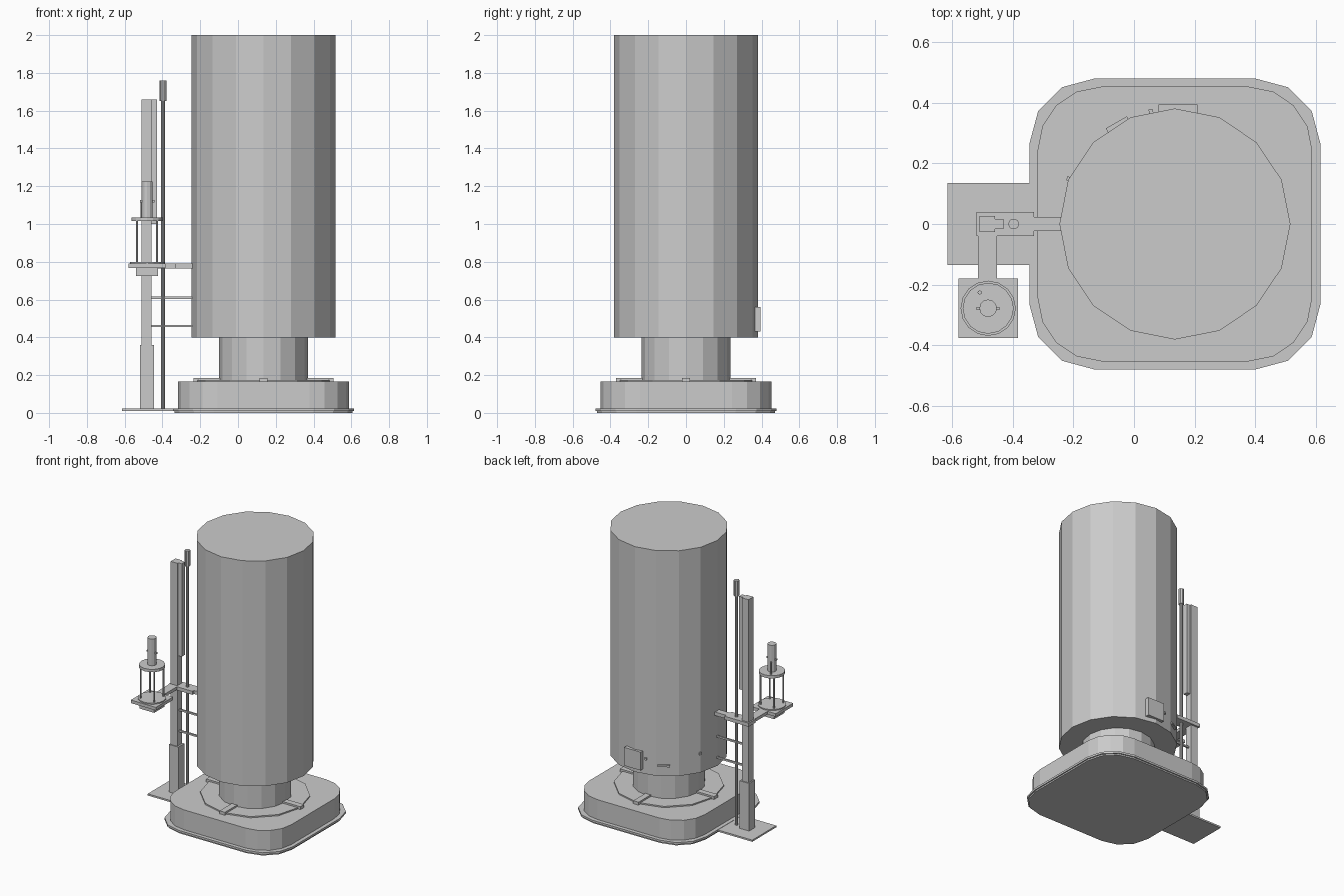
import bpy, bmesh, math
from mathutils import Vector

if "Cube" in bpy.data.objects:
    bpy.data.objects.remove(bpy.data.objects["Cube"])

GREY = (0.6, 0.6, 0.6, 1)
mat = bpy.data.materials.new("plain grey")
mat.use_nodes = True
mat.diffuse_color = GREY
mat.node_tree.nodes["Principled BSDF"].inputs["Base Color"].default_value = GREY

CX = 0.135                    # axis of the big drum
LX, LY = -0.481, -0.278       # axis of the lantern


def finish(name, bm):
    bmesh.ops.recalc_face_normals(bm, faces=bm.faces)
    mesh = bpy.data.meshes.new(name)
    bm.to_mesh(mesh)
    bm.free()
    mesh.materials.append(mat)
    ob = bpy.data.objects.new(name, mesh)
    bpy.context.collection.objects.link(ob)
    return ob


def prism(name, outline, z0, z1):
    bm = bmesh.new()
    face = bm.faces.new([bm.verts.new((x, y, z0)) for x, y in outline])
    top = bmesh.ops.extrude_face_region(bm, geom=[face])["geom"]
    verts = [v for v in top if isinstance(v, bmesh.types.BMVert)]
    bmesh.ops.translate(bm, verts=verts, vec=(0, 0, z1 - z0))
    return finish(name, bm)


def box(name, x0, x1, y0, y1, z0, z1):
    return prism(name, [(x0, y0), (x1, y0), (x1, y1), (x0, y1)], z0, z1)


def cylinder(name, x, y, r, z0, z1, sides=16):
    angles = [math.tau * i / sides for i in range(sides)]
    return prism(name, [(x + r * math.cos(a), y + r * math.sin(a)) for a in angles], z0, z1)


def rounded_slab(name, half, r, steps, z0, z1):
    c = half - r
    pts = []
    for q, (sx, sy) in enumerate([(1, 1), (-1, 1), (-1, -1), (1, -1)]):
        for i in range(steps + 1):
            a = (q + i / steps) * math.pi / 2
            pts.append((CX + sx * c + r * math.cos(a), sy * c + r * math.sin(a)))
    return prism(name, pts, z0, z1)


def on_drum(name, azimuth, z, width, height, depth=0.012):
    # small block fixed on the drum wall
    ob = box(name, -0.01, depth, -width / 2, width / 2, -height / 2, height / 2)
    a = math.radians(azimuth)
    ob.location = Vector((CX + 0.375 * math.cos(a), 0.375 * math.sin(a), z))
    ob.rotation_euler.z = a
    return ob


# Base
rounded_slab("base_foot", 0.472, 0.21, 3, 0, 0.012)
rounded_slab("base_flange", 0.48, 0.215, 3, 0.01, 0.024)
rounded_slab("base_block", 0.453, 0.21, 4, 0.02, 0.165)
box("mast_floor_plate", -0.615, -0.3, -0.135, 0.135, 0.01, 0.022)

# Ring with four clamps, neck and drum
cylinder("base_ring", CX, 0, 0.355, 0.16, 0.174, 12)
for i in range(4):
    clamp = box("ring_clamp", 0.21, 0.37, -0.021, 0.021, 0.16, 0.186)
    clamp.location.x = CX
    clamp.rotation_euler.z = i * math.pi / 2
cylinder("neck", CX, 0, 0.235, 0.16, 0.41)
cylinder("drum", CX, 0, 0.381, 0.4, 2.0)

# Fittings on the drum wall
box("access_panel", 0.08, 0.21, 0.36, 0.395, 0.43, 0.56)
on_drum("wall_handle", 120, 0.475, 0.08, 0.014)
on_drum("wall_stud", 102, 0.51, 0.014, 0.014)
on_drum("wall_stud", 157, 0.535, 0.014, 0.02)

# Mast and slim pole
box("mast", -0.51, -0.458, -0.027, 0.027, 0.01, 1.66)
box("mast_rail", -0.46, -0.43, -0.017, 0.017, 1.0, 1.66)
box("mast_sleeve", -0.52, -0.445, -0.034, 0.034, 0.02, 0.36)
cylinder("slim_pole", -0.397, 0, 0.011, 0.02, 1.66, 10)
cylinder("pole_cap", -0.397, 0, 0.018, 1.65, 1.76, 10)

# Brackets joining mast and drum
box("mast_collar", -0.52, -0.33, -0.04, 0.04, 0.765, 0.79)
box("drum_bracket", -0.335, -0.23, -0.023, 0.023, 0.765, 0.79)
for z in (0.46, 0.61):
    box("tie_rod", -0.46, -0.235, -0.006, 0.006, z - 0.006, z + 0.006)

# Lantern on its side arm
box("lantern_arm", -0.515, -0.452, -0.19, -0.03, 0.768, 0.79)
box("lantern_tray", LX - 0.098, LX + 0.098, LY - 0.098, LY + 0.098, 0.768, 0.79)
box("lantern_underside", LX - 0.058, LX + 0.058, LY - 0.058, LY + 0.058, 0.725, 0.77)
cylinder("lantern_floor", LX, LY, 0.091, 0.788, 0.798)
cylinder("lantern_roof", LX, LY, 0.084, 1.015, 1.035)
for sx in (-1, 1):
    for sy in (-1, 1):
        cylinder("lantern_post", LX + sx * 0.053, LY + sy * 0.053, 0.005, 0.795, 1.02, 8)
    box("canister_stud", LX + sx * 0.032 - 0.006, LX + sx * 0.032 + 0.006,
        LY - 0.005, LY + 0.005, 1.115, 1.127)
cylinder("lantern_canister", LX, LY, 0.029, 1.03, 1.225, 12)
cylinder("roof_pin", LX - 0.028, LY + 0.052, 0.007, 1.03, 1.12, 8)
